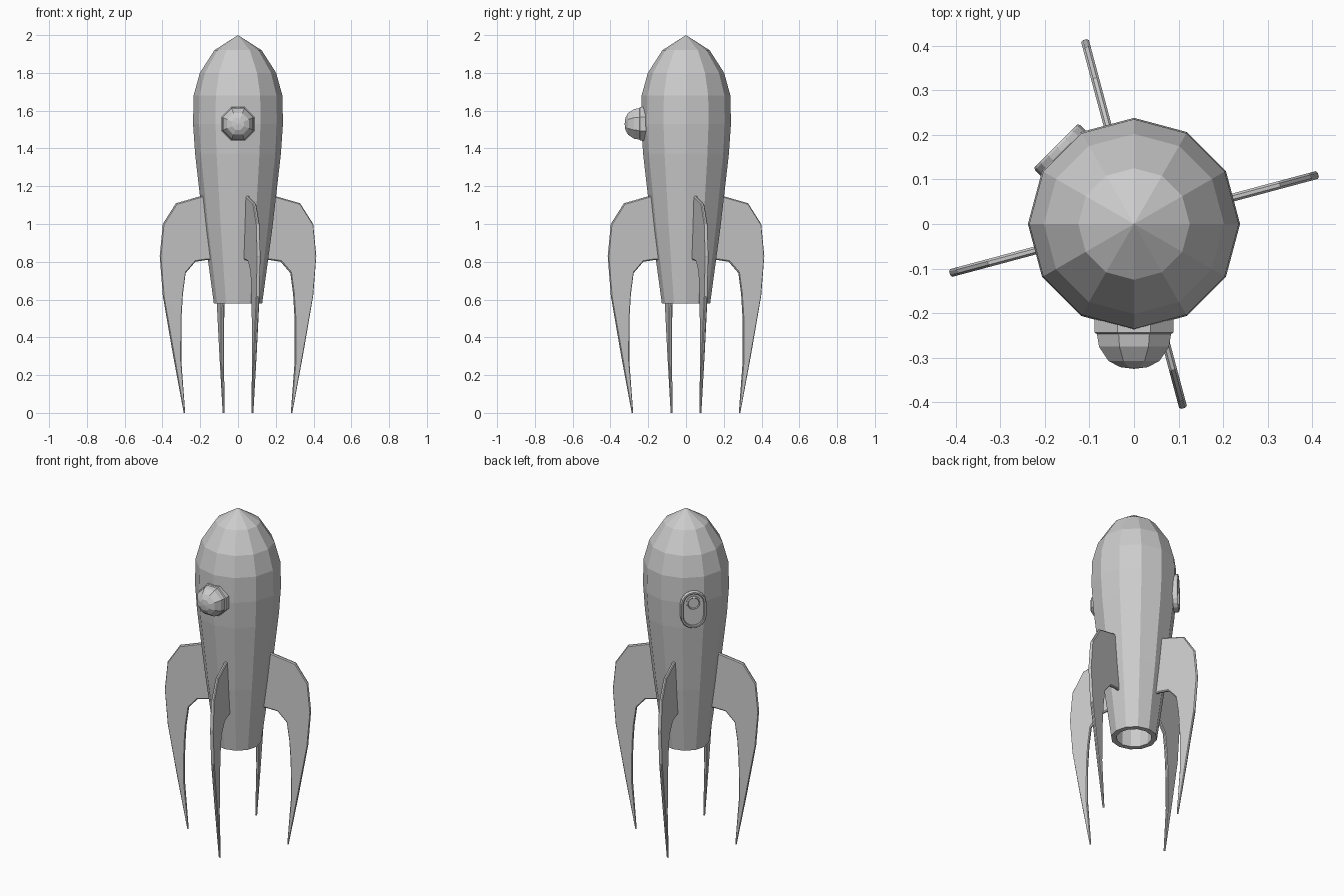
import bpy, bmesh, math
from mathutils import Matrix, Vector

if "Cube" in bpy.data.objects:
    bpy.data.objects.remove(bpy.data.objects["Cube"])


def loft(name, rings, matrix=Matrix()):
    """Skin a list of equal-length point rings, cap both ends, flat shaded."""
    bm = bmesh.new()
    rows = [[bm.verts.new(matrix @ Vector(p)) for p in ring] for ring in rings]
    n = len(rows[0])
    for a, b in zip(rows, rows[1:]):
        for i in range(n):
            j = (i + 1) % n
            bm.faces.new((a[i], a[j], b[j], b[i]))
    bm.faces.new(rows[0])
    bm.faces.new(rows[-1])
    bmesh.ops.remove_doubles(bm, verts=bm.verts, dist=0.0002)
    bmesh.ops.recalc_face_normals(bm, faces=bm.faces)
    me = bpy.data.meshes.new(name)
    bm.to_mesh(me)
    bm.free()
    ob = bpy.data.objects.new(name, me)
    bpy.context.collection.objects.link(ob)
    return ob


def lathe(name, profile, sides, start=0.0, matrix=Matrix()):
    """Revolve (radius, height) points around z."""
    ang = [start + 2 * math.pi * i / sides for i in range(sides)]
    return loft(name, [[(r * math.cos(a), r * math.sin(a), z) for a in ang]
                       for r, z in profile], matrix)


# Hull with hollow exhaust at the bottom
lathe("hull", [(0, 2.0), (0.125, 1.92), (0.202, 1.80), (0.235, 1.68),
               (0.238, 1.53), (0.227, 1.37), (0.181, 0.97), (0.128, 0.58),
               (0.098, 0.58), (0.102, 0.70), (0, 0.70)], 12)

# Four curved fins: (outer edge, inner edge, half thickness) in (radius, z)
stations = [((0.17, 1.155), (0.135, 0.81), 0.009),
            ((0.213, 1.145), (0.17, 0.81), 0.009),
            ((0.339, 1.11), (0.235, 0.80), 0.009),
            ((0.411, 1.0), (0.288, 0.74), 0.009),
            ((0.428, 0.83), (0.303, 0.63), 0.009),
            ((0.411, 0.62), (0.311, 0.50), 0.009),
            ((0.356, 0.31), (0.312, 0.28), 0.008),
            ((0.297, 0.0), (0.290, 0.0), 0.005)]


def fin_section(outer, inner, t):
    o, i = Vector((outer[0], 0, outer[1])), Vector((inner[0], 0, inner[1]))
    step = (i - o).normalized() * min(0.006, (i - o).length * 0.25)
    y1, y2 = Vector((0, t * 0.45, 0)), Vector((0, t, 0))
    return [o + y1, o + step + y2, i - step + y2, i + y1,
            i - y1, i - step - y2, o + step - y2, o - y1]


for k in range(4):
    loft(f"fin_{k + 1}", [fin_section(*s) for s in stations],
         Matrix.Rotation(math.radians(15 + 90 * k), 4, 'Z'))

# Front dome window, axis pointing to -y
to_front = Matrix.Translation((0, 0, 1.53)) @ Matrix.Rotation(math.pi / 2, 4, 'X')
lathe("dome_window", [(0.096, 0.19), (0.096, 0.243), (0.090, 0.247),
                      (0.085, 0.275), (0.062, 0.307), (0.034, 0.321), (0, 0.325)],
      8, math.pi / 8, to_front)

# Hatch on the rear left facet: local x across, y up, z outward
to_hatch = (Matrix.Rotation(math.radians(225), 4, 'Z')
            @ Matrix.Translation((0, 0, 1.49)) @ Matrix.Rotation(math.pi / 2, 4, 'X'))
to_hatch = (Matrix.Translation((0, 0, 1.49))
            @ Matrix.Rotation(math.radians(225), 4, 'Z')
            @ Matrix.Rotation(math.pi / 2, 4, 'X'))


def capsule(r, depth, half=0.04, n=8):
    pts = []
    for side, base in ((1, 0), (-1, math.pi)):
        for i in range(n + 1):
            a = base + math.pi * i / n
            pts.append((r * math.cos(a), side * half + r * math.sin(a), depth))
    return pts


loft("hatch", [capsule(r, d) for r, d in
               [(0.072, 0.20), (0.072, 0.242), (0.068, 0.248), (0.060, 0.248),
                (0.056, 0.244), (0.056, 0.235)]], to_hatch)

# Small round window in the hatch
lathe("hatch_window", [(0.040, 0.22), (0.040, 0.241), (0.034, 0.245),
                       (0.030, 0.240), (0, 0.240)], 16, 0,
      to_hatch @ Matrix.Translation((0, 0.04, 0)))
